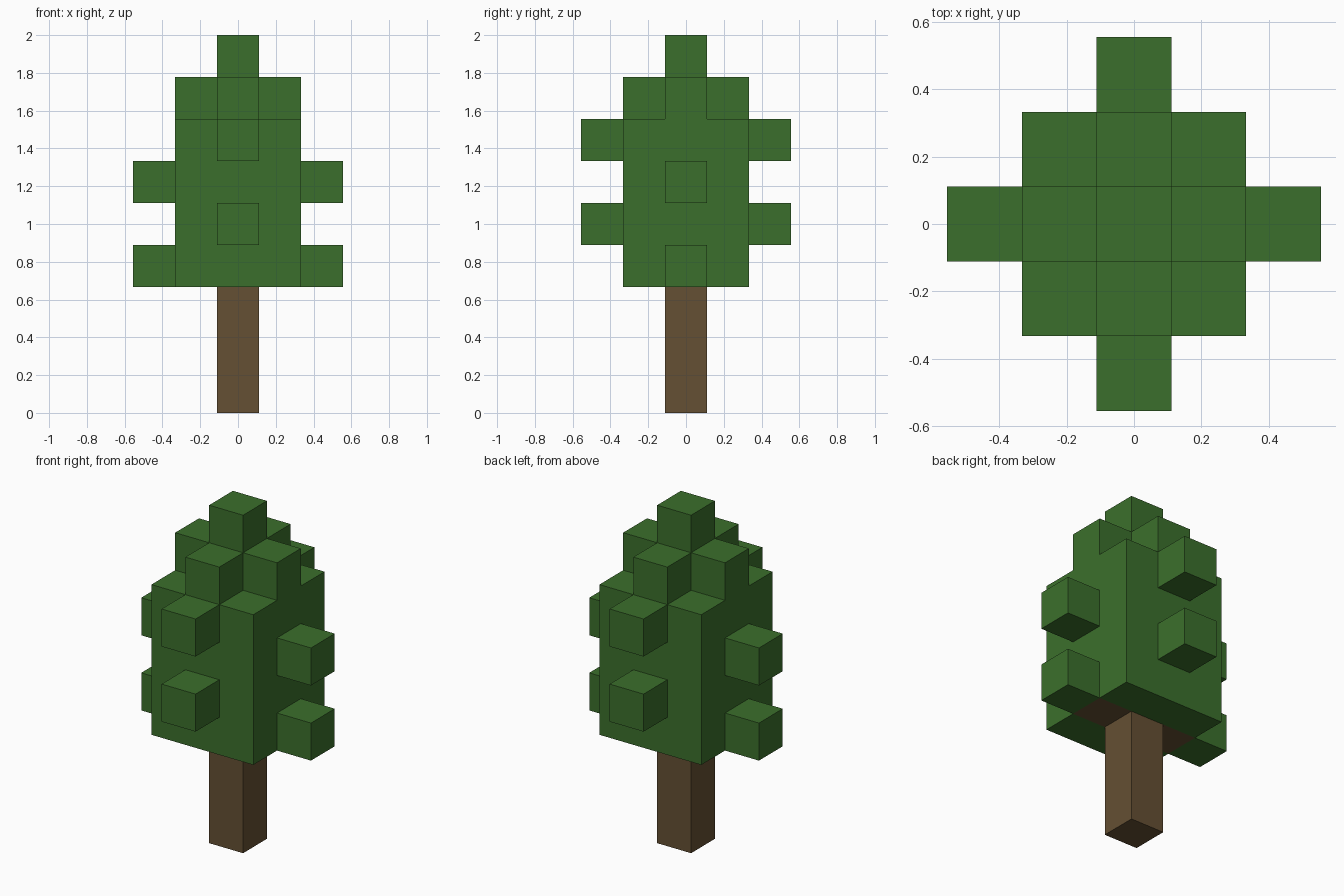
import bpy
import bmesh
from mathutils import Vector

U = 2 / 9  # edge length of one cube of the block grid

default = bpy.data.objects.get("Cube")
if default:
    bpy.data.objects.remove(default, do_unlink=True)


def make_material(name, rgb):
    mat = bpy.data.materials.new(name)
    mat.use_nodes = True
    mat.diffuse_color = (*rgb, 1)
    mat.node_tree.nodes["Principled BSDF"].inputs["Base Color"].default_value = (*rgb, 1)
    return mat


LEAF = make_material("leaf green", (0.044, 0.159, 0.025))
BARK = make_material("bark brown", (0.130, 0.080, 0.033))


def prism(name, outline, sweep, mat):
    """Extrude a flat outline (in grid units) along a sweep vector."""
    bm = bmesh.new()
    face = bm.faces.new([bm.verts.new(Vector(p) * U) for p in outline])
    top = bmesh.ops.extrude_face_region(bm, geom=[face], use_keep_orig=True)["geom"]
    moved = [v for v in top if isinstance(v, bmesh.types.BMVert)]
    bmesh.ops.translate(bm, verts=moved, vec=Vector(sweep) * U)
    bmesh.ops.recalc_face_normals(bm, faces=bm.faces)
    mesh = bpy.data.meshes.new(name)
    bm.to_mesh(mesh)
    bm.free()
    mesh.materials.append(mat)
    obj = bpy.data.objects.new(name, mesh)
    bpy.context.collection.objects.link(obj)
    return obj


def block(name, x, y, z, mat, width=1, height=1):
    """Box centred on x, y with its base at z (grid units)."""
    a, b = width / 2, 0.5
    base = [(x - a, y - b, z), (x + a, y - b, z), (x + a, y + b, z), (x - a, y + b, z)]
    return prism(name, base, (0, 0, height), mat)


# Trunk and the crossing limb whose underside shows beneath the leaves
block("trunk", 0, 0, 0, BARK, height=3)
block("limb", 0, 0, 3, BARK, width=3)

# Main foliage: square mass with a channel below for the limb
h = 1.5
section = [(-h, 3), (-0.5, 3), (-0.5, 4), (0.5, 4), (0.5, 3), (h, 3), (h, 7), (-h, 7)]
prism("foliage", [(-h, y, z) for y, z in section], (3, 0, 0), LEAF)

# Cross-shaped crown and the tip cube
quarter = [(h, -0.5), (h, 0.5), (0.5, 0.5)]
cross = []
for turn in range(4):
    cross += [(x, y, 7) for x, y in quarter]
    quarter = [(-y, x) for x, y in quarter]
prism("crown", cross, (0, 0, 1), LEAF)
block("tip", 0, 0, 8, LEAF)

# Leaf tufts, alternating in height between the sides and the front and back
for level, low in (("lower", 3), ("upper", 5)):
    for side, s in (("left", 1), ("right", -1)):
        block(f"{level}_{side}_tuft", 2 * s, 0, low, LEAF)
    for side, s in (("back", 1), ("front", -1)):
        block(f"{level}_{side}_tuft", 0, 2 * s, low + 1, LEAF)
